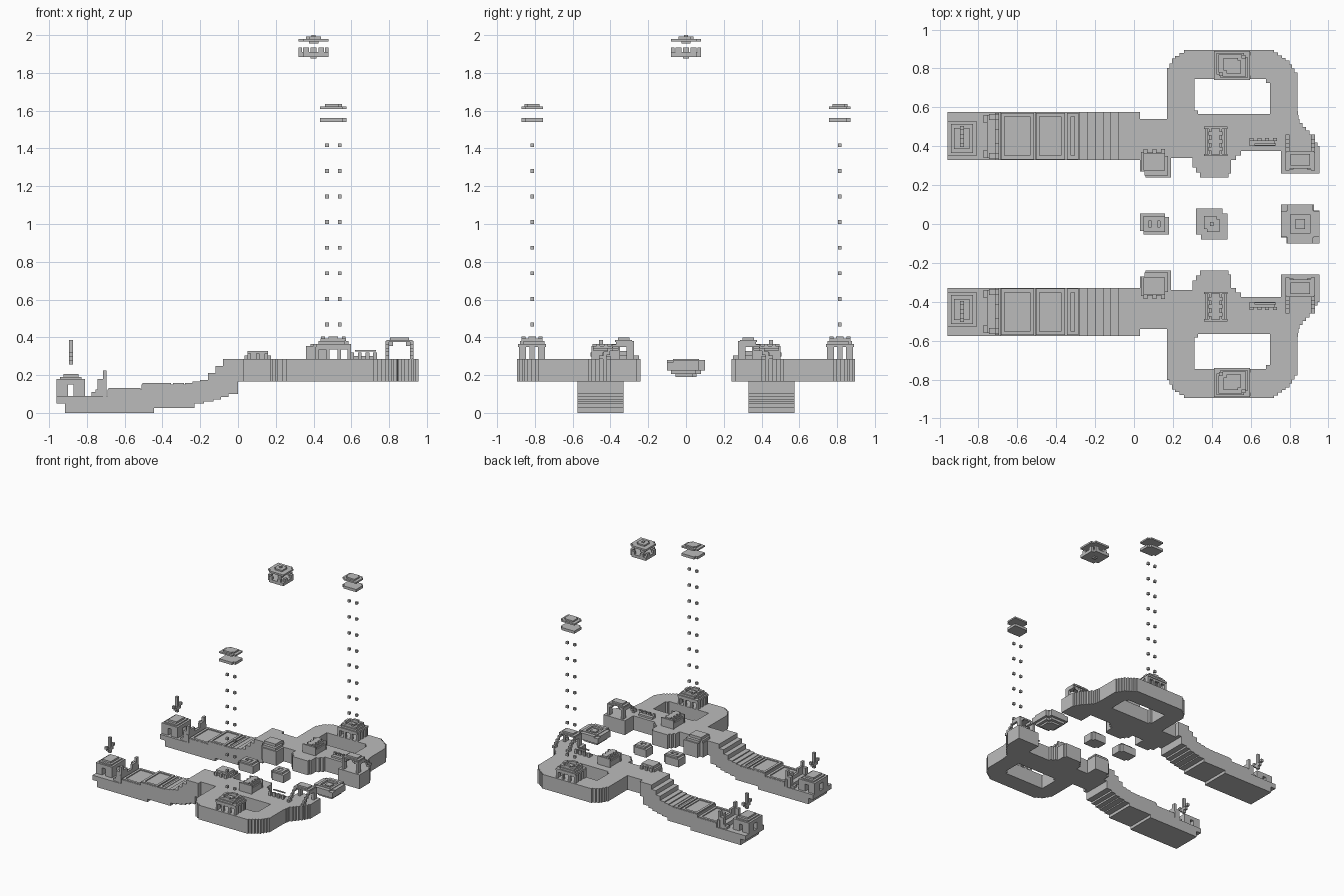
import bpy, bmesh
from mathutils import Vector

UNIT = 0.01          # all sizes below are in hundredths
STEP = 2.2           # size of one block step
BASE, DECK = 16.5, 28.5

cube = bpy.data.objects.get("Cube")
if cube:
    bpy.data.objects.remove(cube)

stone = bpy.data.materials.new("plain_grey")
stone.use_nodes = True
grey = (0.5, 0.5, 0.5, 1)
stone.diffuse_color = grey
stone.node_tree.nodes["Principled BSDF"].inputs["Base Color"].default_value = grey


def stair(points, step=STEP):
    """Turn every slanted edge of a closed outline into block steps."""
    out = []
    for (ax, ay), (bx, by) in zip(points, points[1:] + points[:1]):
        dx, dy = bx - ax, by - ay
        out.append((ax, ay))
        if dx and dy:
            n = max(1, round(max(abs(dx), abs(dy)) / step))
            for i in range(n):
                out.append((ax + dx * (i + 1) / n, ay + dy * i / n))
                if i < n - 1:
                    out.append((ax + dx * (i + 1) / n, ay + dy * (i + 1) / n))
    return out


def pad(cx, cy, rx, ry, cut):
    """Rectangle with stepped corners."""
    a, b = rx - cut, ry - cut
    ring = [(-a, -ry), (a, -ry), (rx, -b), (rx, b), (a, ry), (-a, ry), (-rx, b), (-rx, -b)]
    return stair([(cx + x, cy + y) for x, y in ring])


class Part:
    def __init__(self, name, mirror=True):
        self.name, self.mirror, self.bm = name, mirror, bmesh.new()

    def prism(self, outline, low, high, side=False):
        place = (lambda x, y: (x, low, y)) if side else (lambda x, y: (x, y, low))
        move = (0, high - low, 0) if side else (0, 0, high - low)
        face = self.bm.faces.new([self.bm.verts.new(place(*p)) for p in outline])
        new = bmesh.ops.extrude_face_region(self.bm, geom=[face], use_keep_orig=True)["geom"]
        bmesh.ops.translate(self.bm, vec=move,
                            verts=[v for v in new if isinstance(v, bmesh.types.BMVert)])
        return self

    def box(self, x, y, z, w, d, h):
        """Box centred on x, y that stands on z."""
        w, d = w / 2, d / 2
        return self.prism([(x - w, y - d), (x + w, y - d), (x + w, y + d), (x - w, y + d)], z, z + h)

    def frame(self, x, y, z, w, d, h, t):
        """Rectangular rim of width t."""
        for s in (-1, 1):
            self.box(x + s * (w - t) / 2, y, z, t, d, h)
            self.box(x, y + s * (d - t) / 2, z, w - 2 * t, t, h)
        return self

    def done(self):
        bmesh.ops.recalc_face_normals(self.bm, faces=self.bm.faces)
        bmesh.ops.scale(self.bm, vec=Vector((UNIT,) * 3), verts=self.bm.verts)
        mesh = bpy.data.meshes.new(self.name)
        self.bm.to_mesh(mesh)
        self.bm.free()
        finish(self.name, mesh, self.mirror)


def finish(name, mesh, mirror):
    mesh.materials.clear()
    mesh.materials.append(stone)
    obj = bpy.data.objects.new(name, mesh)
    bpy.context.collection.objects.link(obj)
    if mirror:
        mod = obj.modifiers.new("other_side", "MIRROR")
        mod.use_axis = (False, True, False)
        mod.use_clip = False


# Main platform: outline with a through hole, filled as a flat curve
outer = [(0, 57.5), (0, 33), (3, 33), (3, 27), (6, 24), (16, 24), (19, 27), (19, 34), (30, 34),
         (30, 29), (34, 24), (47, 24), (50, 28), (50, 33), (55, 37.5), (75.5, 37.5), (75.5, 26),
         (95.5, 26), (95.5, 40), (92, 46), (85, 54), (84, 60), (84, 78), (80, 84), (72, 89.5),
         (28, 89.5), (21, 85), (17, 78), (17, 54), (3, 54), (3, 57.5)]
curve = bpy.data.curves.new("platform", "CURVE")
curve.dimensions, curve.fill_mode = "2D", "BOTH"
curve.extrude = (DECK - BASE) / 2 * UNIT
for ring in (stair(outer), pad(50.5, 65.5, 19.5, 9, 2)):
    spline = curve.splines.new("POLY")
    spline.points.add(len(ring) - 1)
    spline.use_cyclic_u, spline.use_smooth = True, False
    for p, (x, y) in zip(spline.points, ring):
        p.co = (x * UNIT, y * UNIT, 0, 1)
temp = bpy.data.objects.new("platform_curve", curve)
plate = bpy.data.meshes.new_from_object(temp)
bpy.data.objects.remove(temp)
for v in plate.vertices:
    v.co.z += (BASE + DECK) / 2 * UNIT
finish("platform", plate, True)

# Sloping causeway, cut as a side profile
causeway = [(-96, 5), (-91.5, 0), (-44.5, 0), (-44.5, 2.5), (-23, 2.5), (-23, 5), (-13, 7), (-5, 10),
            (0, BASE), (0, DECK), (-4, DECK), (-16, 17.5), (-28, 15), (-51, 15), (-51, 12.5),
            (-69, 12.5), (-69, 9), (-96, 9)]
Part("causeway").prism(stair(causeway, 4.5), 33, 57.5, side=True).done()
rims = Part("causeway_rims")
for x, z, w in ((-60, 12.5, 17), (-43, 15, 15), (-31.5, 15, 6)):
    rims.frame(x, 45.2, z, w, 24, 0.8, 2)
rims.done()

# Gatehouse at the low end, with a door on each side
YARD = 9
hut = Part("low_hut")
for s in (-1, 1):
    for e in (-1, 1):
        hut.box(-88.5 + s * 4.5, 44 + e * 5.5, YARD, 6, 7, 6)
hut.box(-88.5, 44, YARD + 6, 15, 18, 2).frame(-88.5, 44, YARD + 8, 15, 18, 1, 2)
hut.box(-88.5, 44, YARD + 8, 11.5, 15, 2).box(-88.5, 44, YARD + 10, 8, 11, 1.5)
hut.done()

# Floating arrow pointing down at the hut
arrow = Part("marker_arrow").box(-88.5, 45, 25.5, 2.2, 2.2, 13)
for i in (1, 2):
    for s in (-1, 1):
        arrow.box(-88.5, 45 + s * STEP * i, 25.5 + STEP * i, STEP, STEP, STEP)
arrow.done()

# Stepped wall across the causeway
wall = Part("stepped_wall").box(-70.5, 45, YARD, 2, 24, 6.5).box(-73.5, 45, YARD, 4, 22, 3.5)
for s in (-1, 1):
    wall.box(-70.5, 45 + s * 10, YARD + 6, 2, 3, 7.5).box(-73, 45 + s * 10, YARD, 3, 3, 9)
    wall.box(-70.5, 45 + s * 6, YARD + 6, 2, 5, 4).box(-76.5, 45 + s * 9, YARD, 2, 4, 2)
wall.done()

# Small house on the first bulge
house = Part("small_house").prism(pad(10.5, 31, 7, 6, 2), DECK, 30.5).box(10.5, 32, DECK, 11, 9, 4.2)
for s in (-1, 0, 1):
    house.box(10.5 + s * 4.5, 37, DECK, 2, 3, 3)
house.done()

# Gabled house on the second bulge
gable = Part("gabled_house").box(42, 42.5, DECK, 11, 15, 4.5)
for i in range(3):
    gable.box(42, 42.5, DECK + 4.5 + i * 1.2, 9 - 2.4 * i, 14, 1.2)
for s in (-1, 1):
    gable.box(42, 42.5 + s * 7, DECK, 12, 1.2, 7)
    for i in (-1, 0, 1):
        gable.box(42 + s * 2.6, 42.5 + i * 4, DECK, 2, 2, 8)
gable.done()

# Balcony with a thin top rail
rail = Part("balcony").box(66, 41.5, DECK, 13, 3, 1.5).box(67.5, 41, 32.5, 11, 1, 0.8)
for i in range(4):
    rail.box(60.5 + i * 4, 43.5, DECK, 2, 1.5, 3.5)
rail.done()

# Arched gate with stepped buttresses
gate = Part("arched_gate")
slope = stair([(28, DECK), (31, DECK), (31, 35), (37, 35), (42, DECK), (46, DECK), (46, 30.5),
               (37, 38), (28, 38)])
for s in (-1, 1):
    for x in (-1, 1):
        gate.box(85.5 + s * 6.5, 29.5 + x, DECK, 2, 2, 9.5)
    leg = Part("gate_buttress_" + ("left" if s > 0 else "right"))
    leg.prism(slope, 84.5 + s * 6.5, 86.5 + s * 6.5, side=True)
    for v in leg.bm.verts:      # turn the side profile so it runs along y
        v.co.x, v.co.y = v.co.y, v.co.x
    leg.done()
    gate.box(85.5 + s * 4.5, 31, 35.5, 2, 6, 2)
gate.box(85.5, 33, 37.5, 14, 9, 1.2).box(85.5, 33, 38.7, 10, 6, 1.3).done()

# Pillared pavilion on the loop
CX, CY = 50.5, 81.5
pavilion = Part("pavilion")
for y in (-6, 6):
    for x in (-8.5, -3, 3, 8.5):
        pavilion.box(CX + x, CY + y, DECK, 1.8, 1.8, 6.5)
    pavilion.box(CX, CY + y, DECK + 5, 18.5, 1.8, 1.5)
for s in (-1, 1):
    for y in (-4.5, 0, 4.5):
        pavilion.box(CX + s * 8.5, CY + y, DECK, 1.5, 2.5, 6.5)
pavilion.box(CX, CY, 35, 18.5, 15, 1.5).prism(pad(CX, CY, 8, 6.5, 2), 36.5, 38)
pavilion.frame(CX, CY, 38, 13.5, 11, 1.5, 2).box(CX, CY, 38, 4, 4, 1)
for s in (-1, 1):
    pavilion.box(CX, CY + s * 4.5, 39.5, 5, 2, 1)
    pavilion.box(CX + s * 5.5, CY, 39.5, 2, 4, 1)
pavilion.done()

# Column of floating blocks, then the lift head
blocks = Part("floating_blocks")
for i in range(8):
    for s in (-1, 1):
        blocks.box(CX + s * 3.4, CY, 45.8 + i * 13.55, 2, 1.8, 2)
blocks.done()
head = Part("lift_head").prism(pad(CX, CY, 7, 5.7, 2), 154, 156.2)
head.prism(pad(CX, CY, 7, 5.7, 2), 161, 162.3).prism(pad(CX, CY, 4.5, 4, 1.5), 162.3, 163.5).done()

# Islands along the middle
for name, x, rx, ry in (("first_island", 10.5, 7.5, 5.5), ("second_island", 40, 6.5, 5.5)):
    island = Part(name, False).prism(pad(x, 0, rx, ry, 2), 20.5, 27)
    island.frame(x, 0, 27, 2 * rx - 4, 2 * ry - 3, 1.5, 2.5).box(x, 0, 27, 3, 3, 1).done()
hub = Part("hub_island", False).prism(pad(85.5, 0, 10, 10, 3), 22.5, 27)
hub.prism(pad(85.5, 0, 8, 8, 3), 20.5, 22.5).prism(pad(85.5, 0, 5.5, 5.5, 2), 19, 20.5)
hub.frame(85.5, 0, 27, 14, 14, 1.5, 2).box(85.5, 0, 27, 5, 5, 1)
for s in (-1, 1):
    hub.box(85.5 + s * 8.5, 0, 27, 3, 13, 1).box(85.5, s * 8.5, 27, 13, 3, 1)
hub.done()

# Floating crown high above the second island
crown = Part("floating_crown", False).prism(pad(40, 0, 8, 8, 2.5), 188.5, 191)
crown.box(40, 0, 187.5, 3, 3, 6).prism(pad(40, 0, 8, 8, 2.5), 196.5, 198)
crown.prism(pad(40, 0, 4, 4, 1.5), 198, 199.2).box(40, 0, 199.2, 2, 2, 0.8).box(40, 0, 195.5, 5, 5, 1)
for s in (-1, 1):
    for e in (-1, 1):
        crown.box(40 + s * 7, e * 4, 191, 2, 3, 2.5).box(40 + s * 4, e * 7, 191, 3, 2, 2.5)
crown.done()
